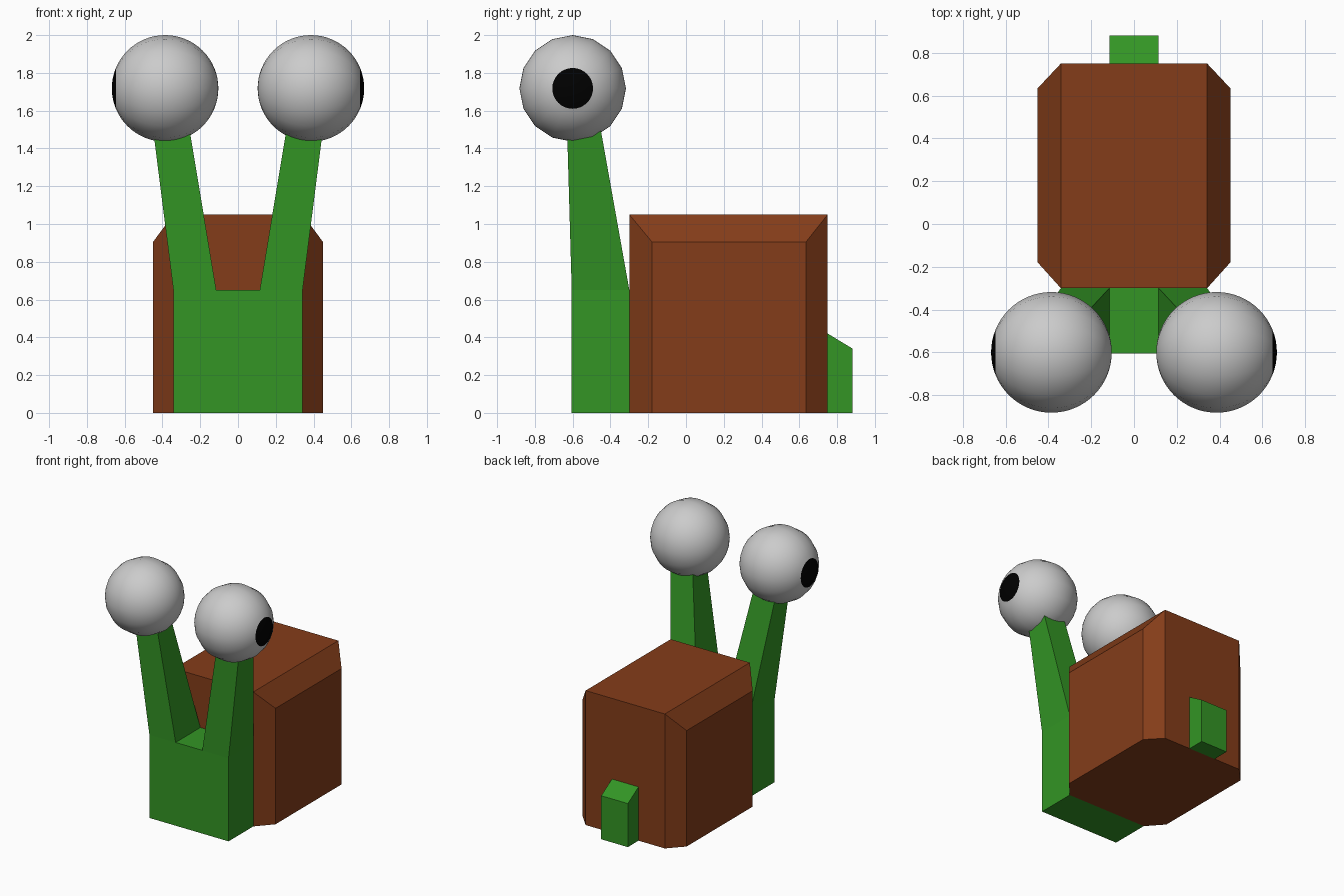
import bpy, bmesh
from math import cos, sin, pi, radians

if "Cube" in bpy.data.objects:
    bpy.data.objects.remove(bpy.data.objects["Cube"])


def material(name, rgb):
    m = bpy.data.materials.new(name)
    m.diffuse_color = (*rgb, 1)
    m.use_nodes = True
    m.node_tree.nodes["Principled BSDF"].inputs["Base Color"].default_value = m.diffuse_color
    return m


GREEN = material("green", (0.033, 0.30, 0.018))
BROWN = material("brown", (0.231, 0.046, 0.01))
BLACK = material("black", (0.0, 0.0, 0.0))


def finish(name, bm, mat=None):
    bmesh.ops.recalc_face_normals(bm, faces=bm.faces)
    me = bpy.data.meshes.new(name)
    bm.to_mesh(me)
    bm.free()
    ob = bpy.data.objects.new(name, me)
    bpy.context.collection.objects.link(ob)
    if mat:
        me.materials.append(mat)
    return ob


def loft(name, loops, mat):
    """Join equal-length point loops with quads and cap both ends."""
    bm = bmesh.new()
    rings = [[bm.verts.new(p) for p in loop] for loop in loops]
    n = len(rings[0])
    for a, b in zip(rings, rings[1:]):
        for i in range(n):
            j = (i + 1) % n
            bm.faces.new((a[i], a[j], b[j], b[i]))
    bm.faces.new(rings[0])
    bm.faces.new(rings[-1])
    return finish(name, bm, mat)


def rect(x0, x1, y0, y1, z):
    return [(x0, y0, z), (x1, y0, z), (x1, y1, z), (x0, y1, z)]


def cap(name, side, a0, a1, rings, segs, mat=None):
    """Band of a sphere about the x axis, from polar angle a0 to a1."""
    c, r = (side * 0.386, -0.6, 1.718), 0.282
    bm = bmesh.new()
    prof = []
    for k in range(rings + 1):
        a = radians(a0 + (a1 - a0) * k / rings)
        prof.append([bm.verts.new((c[0] + side * r * cos(a),
                                   c[1] + r * sin(a) * cos(t),
                                   c[2] + r * sin(a) * sin(t)))
                     for t in (2 * pi * i / segs for i in range(segs))])
    for a, b in zip(prof, prof[1:]):
        for i in range(segs):
            j = (i + 1) % segs
            bm.faces.new((a[i], a[j], b[j], b[i]))
    bmesh.ops.remove_doubles(bm, verts=bm.verts, dist=1e-5)
    ob = finish(name, bm, mat)
    ob.data.shade_smooth()
    # Make sure the open band faces outward
    f = ob.data.polygons[len(ob.data.polygons) // 2]
    if sum(n * (p - q) for n, p, q in zip(f.normal, f.center, c)) < 0:
        ob.data.flip_normals()


# Shell: full-height core whose sides bulge into bevelled panels
def panel(x, y0, y1, z1):
    return [(x, y0, 0), (x, y1, 0), (x, y1, z1), (x, y0, z1)]


loft("shell", [panel(-0.45, -0.18, 0.635, 0.905), panel(-0.342, -0.3, 0.75, 1.05),
               panel(0.342, -0.3, 0.75, 1.05), panel(0.45, -0.18, 0.635, 0.905)], BROWN)

# Neck and tail blocks
loft("neck", [rect(-0.342, 0.342, -0.605, -0.3, 0), rect(-0.342, 0.342, -0.605, -0.3, 0.65)], GREEN)
tail = [(0.75, 0), (0.882, 0), (0.882, 0.34), (0.75, 0.42)]
loft("tail", [[(x, y, z) for y, z in tail] for x in (-0.115, 0.115)], GREEN)

# Tapered eye stalks, eyeballs and outward-facing pupils
for side, label in ((-1, "left"), (1, "right")):
    loft(label + "_stalk", [rect(side * 0.115, side * 0.342, -0.605, -0.3, 0.65),
                            rect(side * 0.26, side * 0.452, -0.63, -0.455, 1.52)], GREEN)
    cap(label + "_eye", side, 22.5, 180, 28, 16)
    cap(label + "_pupil", side, 0, 22.5, 4, 32, BLACK)
